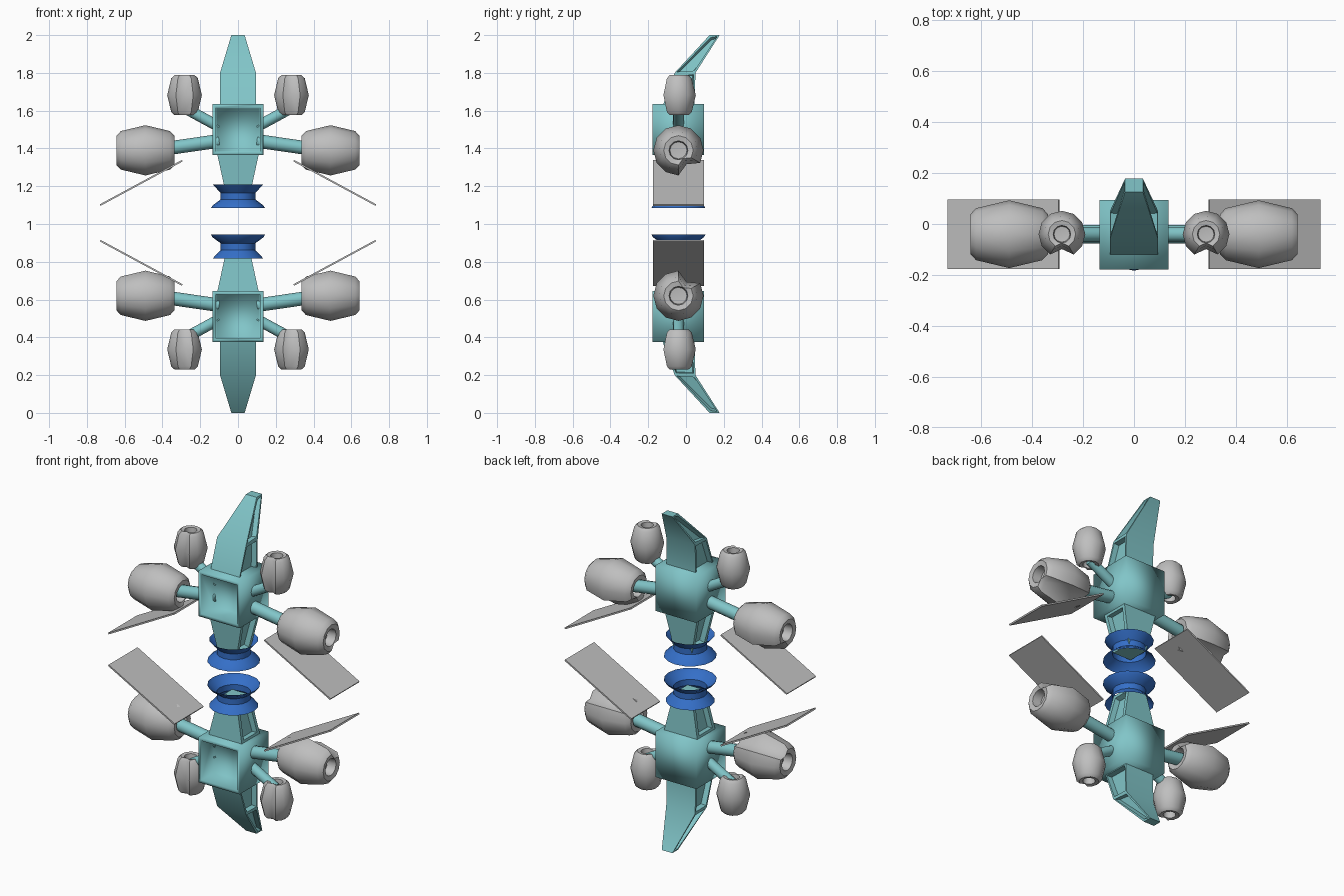
import bpy, bmesh, math
from mathutils import Matrix, Vector

cube = bpy.data.objects.get("Cube")
if cube:
    bpy.data.objects.remove(cube, do_unlink=True)


def material(name, rgb):
    m = bpy.data.materials.new(name)
    m.use_nodes = True
    m.diffuse_color = (*rgb, 1)
    m.node_tree.nodes["Principled BSDF"].inputs["Base Color"].default_value = (*rgb, 1)
    return m


TEAL = material("teal hull", (0.22, 0.56, 0.58))
GREY = material("light grey", (0.52, 0.52, 0.52))
BLUE = material("blue ring", (0.035, 0.16, 0.58))
MID_Y = -0.04


def emit(name, bm, mat, smooth=180, paired=False, z_sum=2.01):
    """Make upper and lower (and left and right) mirrored copies of a part."""
    bmesh.ops.recalc_face_normals(bm, faces=bm.faces)
    for half, sz in (("upper", 1), ("lower", -1)):
        for side, sx in (("left", 1), ("right", -1)) if paired else (("", 1),):
            part = bm.copy()
            move = Matrix.Translation((0, 0, z_sum if sz < 0 else 0))
            part.transform(move @ Matrix.Diagonal((sx, 1, sz, 1)))
            if sx * sz < 0:
                bmesh.ops.reverse_faces(part, faces=part.faces)
            label = "_".join(filter(None, (half, side, name)))
            mesh = bpy.data.meshes.new(label)
            part.to_mesh(mesh)
            part.free()
            mesh.materials.append(mat)
            obj = bpy.data.objects.new(label, mesh)
            bpy.context.collection.objects.link(obj)
            if smooth:
                bpy.ops.object.select_all(action="DESELECT")
                obj.select_set(True)
                bpy.context.view_layer.objects.active = obj
                if smooth >= 180:
                    bpy.ops.object.shade_smooth()
                else:
                    bpy.ops.object.shade_smooth_by_angle(angle=math.radians(smooth))
    bm.free()


def loft(sections):
    """Rectangular sections (z, half width, front y, back y) joined bottom to top."""
    bm = bmesh.new()
    rings = [[bm.verts.new(p) for p in ((-w, a, z), (w, a, z), (w, b, z), (-w, b, z))]
             for z, w, a, b in sections]
    for lo, hi in zip(rings, rings[1:]):
        for i in range(4):
            j = (i + 1) % 4
            bm.faces.new((lo[i], lo[j], hi[j], hi[i]))
    bm.faces.new(rings[0][::-1])
    bm.faces.new(rings[-1])
    bmesh.ops.recalc_face_normals(bm, faces=bm.faces)
    return bm


def recess(bm, faces, rim, depth):
    """Inset each face, then sink the inner face."""
    bmesh.ops.inset_individual(bm, faces=faces, thickness=rim)
    bmesh.ops.inset_individual(bm, faces=faces, thickness=0.006, depth=-depth)


def side_faces(bm):
    bm.normal_update()
    return [f for f in bm.faces if abs(f.normal.x) > 0.8]


def lathe(profile, n, groove=None):
    """Spin (radius, z) points about z; one column can be sunk as a groove."""
    bm = bmesh.new()
    rings = []
    for r, z in profile:
        ring = []
        for i in range(n):
            rad = max(r * 0.64, min(r, 0.05)) if i == groove else r
            a = math.tau * i / n
            ring.append(bm.verts.new((rad * math.cos(a), rad * math.sin(a), z)))
        rings.append(ring)
    for lo, hi in zip(rings, rings[1:]):
        for i in range(n):
            j = (i + 1) % n
            bm.faces.new((lo[i], lo[j], hi[j], hi[i]))
    bmesh.ops.remove_doubles(bm, verts=bm.verts, dist=1e-5)
    return bm


def strut(start, end, radius):
    a, b = Vector(start), Vector(end)
    bm = bmesh.new()
    bmesh.ops.create_cone(bm, cap_ends=True, segments=12, radius1=radius,
                          radius2=radius, depth=(b - a).length)
    turn = (b - a).to_track_quat("Z", "Y").to_matrix().to_4x4()
    bm.transform(Matrix.Translation((a + b) / 2) @ turn)
    return bm


# Box body with an open front
body = loft([(1.364, 0.135, -0.178, 0.095), (1.634, 0.135, -0.178, 0.095)])
recess(body, [f for f in body.faces if f.normal.y < -0.9], 0.026, 0.11)
emit("body", body, TEAL)

# Swept fin with sunken sides
fin = loft([(1.62, 0.095, -0.125, 0.045), (1.8, 0.095, -0.06, 0.05),
            (2.0, 0.035, 0.125, 0.178)])
recess(fin, side_faces(fin), 0.014, 0.03)
emit("fin", fin, TEAL, 40, z_sum=2.0)

# Tapered neck with sunken sides
neck = loft([(1.14, 0.06, -0.1, 0.03), (1.37, 0.11, -0.12, 0.05)])
recess(neck, side_faces(neck), 0.03, 0.03)
emit("neck", neck, TEAL, 40)

# Open waisted ring around the neck
ring = lathe([(0.143, 1.084), (0.135, 1.098), (0.092, 1.13), (0.092, 1.165),
              (0.125, 1.2), (0.133, 1.21)], 16)
ring.transform(Matrix.Translation((0, MID_Y, 0)))
emit("docking_ring", ring, BLUE, 40, z_sum=2.028)

# Grooved pods with a blind hole at each end
HALF = [(0, 0.09), (0.045, 0.095), (0.05, 0.148), (0.078, 0.153), (0.102, 0.13)]
POD = HALF + [(0.133, 0)] + [(r, -z) for r, z in reversed(HALF)]

big = lathe(POD, 12, groove=1)
big.transform(Matrix.Translation((0.49, MID_Y, 1.39)) @ Matrix.Rotation(math.pi / 2, 4, "Y"))
emit("large_pod", big, GREY, 50, paired=True)

small = lathe(POD, 12, groove=9)
small.transform(Matrix.Translation((0.283, MID_Y, 1.682)) @ Matrix.Scale(0.69, 4))
emit("small_pod", small, GREY, 50, paired=True, z_sum=2.018)

# Struts carrying the pods
emit("large_strut", strut((0.1, MID_Y, 1.44), (0.39, MID_Y, 1.398), 0.036),
     TEAL, 40, paired=True)
emit("small_strut", strut((0.1, MID_Y, 1.515), (0.275, MID_Y, 1.61), 0.029),
     TEAL, 40, paired=True)

# Thin slanted panels
panel = bmesh.new()
bmesh.ops.create_cube(panel, size=1)
inner, outer = Vector((0.295, MID_Y, 1.335)), Vector((0.73, MID_Y, 1.1))
run = outer - inner
panel.transform(Matrix.Translation((inner + outer) / 2)
                @ Matrix.Rotation(math.atan2(-run.z, run.x), 4, "Y")
                @ Matrix.Diagonal((run.length, 0.272, 0.009, 1)))
emit("panel", panel, GREY, 0, paired=True, z_sum=2.012)
